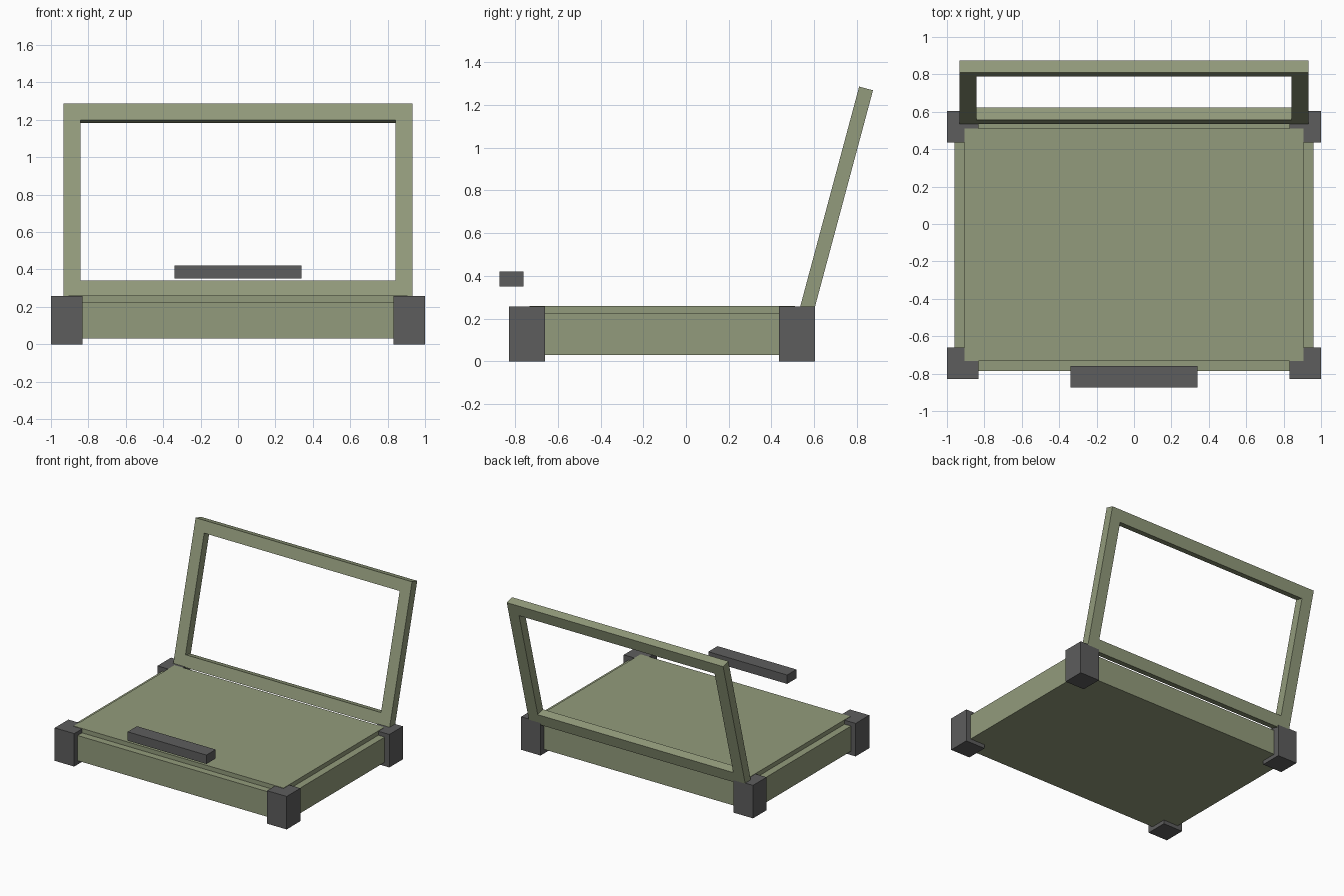
import bpy, bmesh, math
from mathutils import Matrix

if "Cube" in bpy.data.objects:
    bpy.data.objects.remove(bpy.data.objects["Cube"])


def material(name, rgb):
    m = bpy.data.materials.new(name)
    m.diffuse_color = (*rgb, 1)
    m.use_nodes = True
    m.node_tree.nodes["Principled BSDF"].inputs["Base Color"].default_value = m.diffuse_color
    return m


olive = material("olive", (0.29, 0.33, 0.20))
dark = material("dark_grey", (0.11, 0.11, 0.11))


def finish(bm, name, mat):
    bmesh.ops.recalc_face_normals(bm, faces=bm.faces)
    mesh = bpy.data.meshes.new(name)
    bm.to_mesh(mesh)
    bm.free()
    mesh.materials.append(mat)
    ob = bpy.data.objects.new(name, mesh)
    bpy.context.collection.objects.link(ob)
    return ob


def box(name, x, y, z, mat):
    bm = bmesh.new()
    size = [b - a for a, b in (x, y, z)]
    mid = [(a + b) / 2 for a, b in (x, y, z)]
    bmesh.ops.create_cube(bm, size=1, matrix=Matrix.Translation(mid) @ Matrix.Diagonal((*size, 1)))
    return finish(bm, name, mat)


def frame(name, width, height, depth, border, mat):
    """Upright rectangular frame, origin at the middle of its bottom edge."""
    bm = bmesh.new()
    loops = []
    for y in (-depth / 2, depth / 2):
        for b in (0, border):
            w = width / 2 - b
            loops.append([bm.verts.new((px, y, pz)) for px, pz in
                          ((-w, b), (w, b), (w, height - b), (-w, height - b))])
    fo, fi, bo, bi = loops
    for p, q in ((fo, fi), (fi, bi), (bi, bo), (bo, fo)):
        for i in range(4):
            j = (i + 1) % 4
            bm.faces.new((p[i], p[j], q[j], q[i]))
    return finish(bm, name, mat)


# Case body and the slightly inset raised deck
box("case_body", (-0.96, 0.96), (-0.787, 0.558), (0.03, 0.226), olive)
box("top_deck", (-0.905, 0.905), (-0.732, 0.51), (0.2, 0.26), olive)

# Protective corner blocks
for side, sx in (("left", -1), ("right", 1)):
    xs = sorted((sx * 0.832, sx * 1.0))
    for end, ys in (("front", (-0.829, -0.661)), ("back", (0.436, 0.603))):
        box(f"corner_{end}_{side}", xs, ys, (0, 0.257), dark)

# Open lid frame leaning back 15 degrees
lid = frame("lid_frame", 1.866, 1.07, 0.067, 0.09, olive)
lid.location = (0, 0.566, 0.244)
lid.rotation_euler.x = -math.radians(15)

# Carry handle in front of the deck
box("handle", (-0.34, 0.34), (-0.874, -0.76), (0.351, 0.42), dark)
